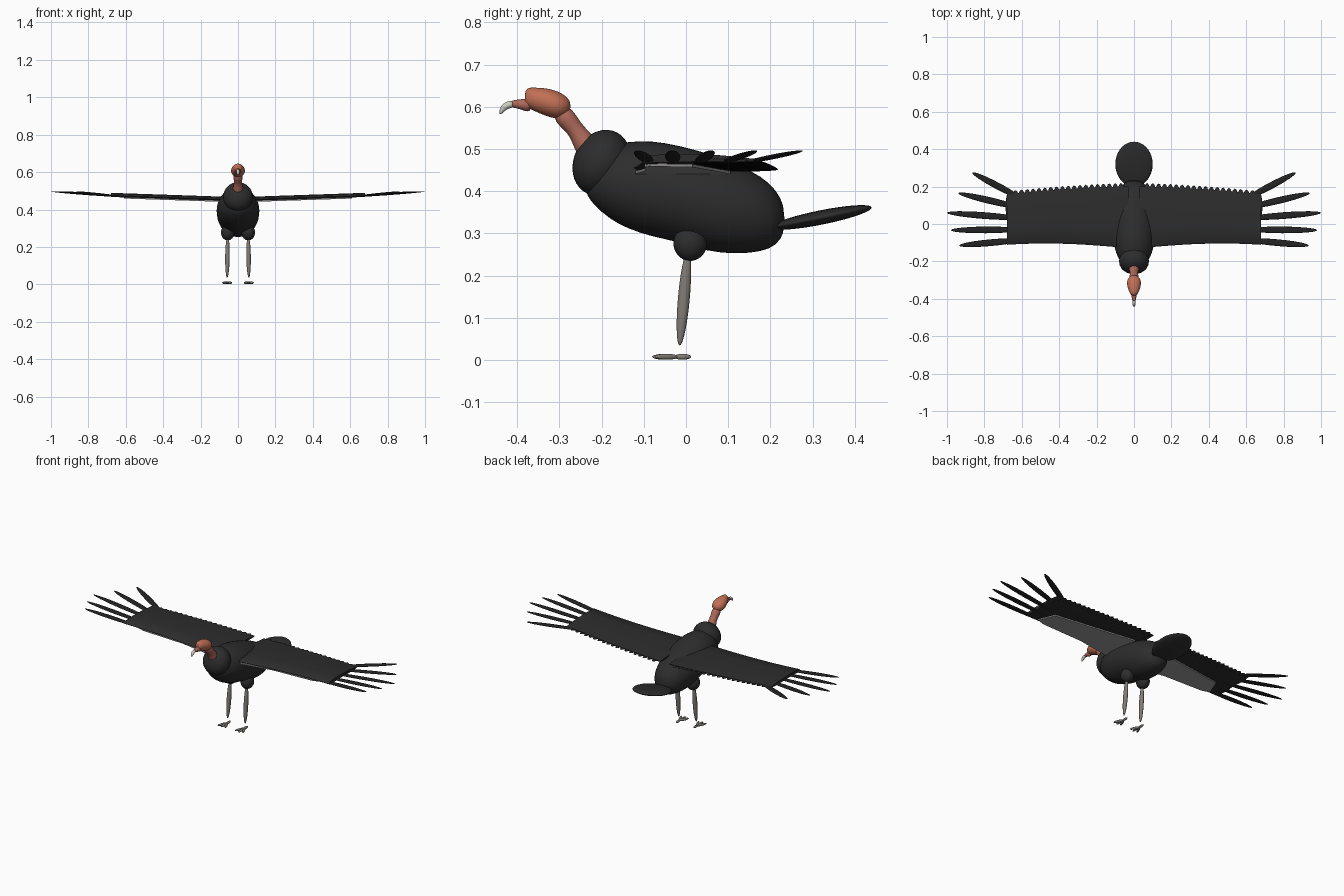
import bpy, bmesh, math
from mathutils import Vector, Matrix

cube = bpy.data.objects.get("Cube")
if cube:
    bpy.data.objects.remove(cube, do_unlink=True)


def material(name, colour):
    m = bpy.data.materials.new(name)
    m.use_nodes = True
    m.diffuse_color = (*colour, 1)
    bsdf = m.node_tree.nodes["Principled BSDF"]
    bsdf.inputs["Base Color"].default_value = (*colour, 1)
    bsdf.inputs["Roughness"].default_value = 0.8
    return m


PLUMAGE = material("black plumage", (0.026, 0.026, 0.026))
FLIGHT = material("dark flight feather", (0.017, 0.017, 0.017))
PATCH = material("pale underwing", (0.35, 0.33, 0.33))
HEAD = material("orange skin", (0.53, 0.16, 0.09))
NECK = material("pink skin", (0.42, 0.14, 0.10))
LEG = material("grey leg", (0.22, 0.20, 0.18))
BEAK = material("ivory beak", (0.62, 0.60, 0.55))


def finish(name, bm, mat, mirror=False, subdivide=0):
    bmesh.ops.recalc_face_normals(bm, faces=bm.faces)
    mesh = bpy.data.meshes.new(name)
    bm.to_mesh(mesh)
    bm.free()
    mesh.materials.append(mat)
    obj = bpy.data.objects.new(name, mesh)
    bpy.context.collection.objects.link(obj)
    for p in mesh.polygons:
        p.use_smooth = True
    if mirror:
        obj.modifiers.new("Mirror", 'MIRROR').use_mirror_merge = False
    if subdivide:
        obj.modifiers.new("Subdivision", 'SUBSURF').levels = subdivide
        obj.modifiers["Subdivision"].render_levels = subdivide
    return obj


def add_spindle(bm, a, b, width, thick, segs=16, rings=12):
    """Ellipsoid running from a to b, its width kept horizontal."""
    a, b = Vector(a), Vector(b)
    along = (b - a).normalized()
    side = along.cross(Vector((0, 0, 1)))
    side = Vector((1, 0, 0)) if side.length < 0.3 else side.normalized()
    up = side.cross(along).normalized()
    side = along.cross(up)
    basis = Matrix((side * width, up * thick, along * (b - a).length / 2)).transposed().to_4x4()
    bmesh.ops.create_uvsphere(bm, u_segments=segs, v_segments=rings, radius=1,
                              matrix=Matrix.Translation((a + b) / 2) @ basis)


def spindle(name, a, b, width, thick, mat, mirror=False):
    bm = bmesh.new()
    add_spindle(bm, a, b, width, thick, 24, 18)
    return finish(name, bm, mat, mirror)


def loft(name, stations, mat, tilt=True, segs=20):
    """Elliptical rings along a midline; each station is y, z, half width, half height."""
    bm = bmesh.new()
    rings = []
    for i, (y, z, rx, rn) in enumerate(stations):
        p, q = stations[max(i - 1, 0)], stations[min(i + 1, len(stations) - 1)]
        t = Vector((0, q[0] - p[0], q[1] - p[1])).normalized() if tilt else Vector((0, 1, 0))
        n = Vector((0, -t.z, t.y))
        angles = [math.tau * k / segs for k in range(segs)]
        rings.append([bm.verts.new(Vector((rx * math.cos(v), y, z)) + n * rn * math.sin(v))
                      for v in angles])
    for r, s in zip(rings, rings[1:]):
        for k in range(segs):
            bm.faces.new((r[k], r[k - 1], s[k - 1], s[k]))
    bm.faces.new(rings[0])
    bm.faces.new(rings[-1])
    return finish(name, bm, mat, subdivide=1)


# Body, neck ruff and tail
loft("body", [(-0.238, 0.415, 0.02, 0.02), (-0.22, 0.423, 0.06, 0.055),
              (-0.18, 0.42, 0.087, 0.087), (-0.14, 0.415, 0.102, 0.104),
              (-0.08, 0.406, 0.114, 0.115), (-0.02, 0.395, 0.116, 0.115),
              (0.05, 0.374, 0.114, 0.118), (0.12, 0.358, 0.105, 0.108),
              (0.18, 0.346, 0.085, 0.09), (0.215, 0.337, 0.06, 0.066),
              (0.234, 0.333, 0.025, 0.03)], PLUMAGE, tilt=False, segs=24)
spindle("neck_ruff", (0, -0.235, 0.395), (0, -0.165, 0.54), 0.08, 0.066, PLUMAGE)
spindle("tail", (0, 0.2, 0.314), (0, 0.44, 0.362), 0.1, 0.017, PLUMAGE)

# Neck, head and hooked beak
loft("neck", [(-0.215, 0.475, 0.034, 0.034), (-0.238, 0.51, 0.028, 0.028),
              (-0.252, 0.532, 0.023, 0.023), (-0.265, 0.55, 0.021, 0.020),
              (-0.28, 0.568, 0.025, 0.024), (-0.3, 0.592, 0.024, 0.024)], NECK)
loft("head", [(-0.382, 0.617, 0.010, 0.014), (-0.378, 0.623, 0.018, 0.023),
              (-0.36, 0.618, 0.027, 0.028), (-0.33, 0.611, 0.038, 0.034),
              (-0.305, 0.604, 0.038, 0.034), (-0.285, 0.602, 0.029, 0.025),
              (-0.273, 0.601, 0.011, 0.011)], HEAD, tilt=False)
loft("beak_base", [(-0.365, 0.604, 0.018, 0.018), (-0.385, 0.605, 0.014, 0.014),
                   (-0.40, 0.607, 0.010, 0.010), (-0.414, 0.607, 0.009, 0.009)], NECK)
loft("beak_tip", [(-0.408, 0.607, 0.009, 0.009), (-0.422, 0.605, 0.010, 0.009),
                  (-0.434, 0.597, 0.008, 0.008), (-0.441, 0.582, 0.003, 0.003)], BEAK)


# Wings: a thin cambered plate with a fringe of feathers
def wing_z(x):
    return 0.452 + 0.034 * x


def lead_y(x):
    return -0.132 + 0.035 * math.sin(min(x / 0.69, 1) * 2.1) - 0.01 * (x / 0.69)


def trail_y(x):
    return 0.215 - 0.045 * (x / 0.69) ** 1.6


bm = bmesh.new()
section = [(0, 0), (0.04, 0.009), (0.3, 0.014), (0.7, 0.010), (0.96, 0.002),
           (0.96, -0.002), (0.6, -0.004), (0.04, -0.008)]
rows = []
for i in range(15):
    x = 0.03 + 0.65 * i / 14
    rows.append([bm.verts.new((x, lead_y(x) + f * (trail_y(x) - lead_y(x)), wing_z(x) + h))
                 for f, h in section])
for r, s in zip(rows, rows[1:]):
    for k in range(len(section)):
        bm.faces.new((r[k], r[k - 1], s[k - 1], s[k]))
bm.faces.new(rows[0])
bm.faces.new(rows[-1])
wing = finish("wing", bm, PLUMAGE, mirror=True)

bm = bmesh.new()
for i in range(20):
    x = 0.07 + 0.595 * i / 19
    z = wing_z(x)
    add_spindle(bm, (x - 0.01, -0.03, z), (x, trail_y(x) + 0.005, z - 0.003), 0.026, 0.006, 12, 10)
finish("trailing_feathers", bm, PLUMAGE, mirror=True)

# Spread fingers at the wing tip: root y, tip x, tip y
bm = bmesh.new()
for root, tx, ty in ((0.135, 0.865, 0.275), (0.085, 0.94, 0.165), (0.03, 1.0, 0.06),
                     (-0.03, 0.98, -0.033), (-0.085, 0.935, -0.115)):
    add_spindle(bm, (0.6, root, 0.467), (tx, ty, 0.496), 0.018, 0.005)
finish("wingtip_feathers", bm, FLIGHT, mirror=True)

# Pale panel under each wing
bm = bmesh.new()
outline = [(0.08, -0.122), (0.3, -0.095), (0.56, -0.098), (0.61, -0.085), (0.57, 0.015), (0.08, 0.105)]
top = [bm.verts.new((x, y, wing_z(x) - 0.007)) for x, y in outline]
low = [bm.verts.new((x, y, wing_z(x) - 0.014)) for x, y in outline]
bm.faces.new(top)
bm.faces.new(low)
for k in range(len(outline)):
    bm.faces.new((top[k], top[k - 1], low[k - 1], low[k]))
panel = finish("underwing_panel", bm, PATCH, mirror=True)

# Keep crisp edges on the plate parts
for obj in bpy.context.selected_objects:
    obj.select_set(False)
for obj in (wing, panel):
    obj.select_set(True)
bpy.context.view_layer.objects.active = wing
bpy.ops.object.shade_smooth_by_angle(angle=math.radians(35))

# Legs and feet
spindle("thigh", (0.055, 0.01, 0.235), (0.055, 0.01, 0.32), 0.036, 0.04, PLUMAGE, True)
spindle("shank", (0.058, -0.015, 0.035), (0.055, 0.005, 0.26), 0.012, 0.014, LEG, True)
bm = bmesh.new()
for angle in (-25, 0, 25):
    a = math.radians(angle)
    add_spindle(bm, (0.058, -0.018, 0.008), (0.058 + 0.06 * math.sin(a), -0.018 - 0.062 * math.cos(a), 0.008),
                0.007, 0.007)
add_spindle(bm, (0.058, -0.028, 0.008), (0.058, 0.012, 0.008), 0.007, 0.007)
finish("foot", bm, LEG, mirror=True)
